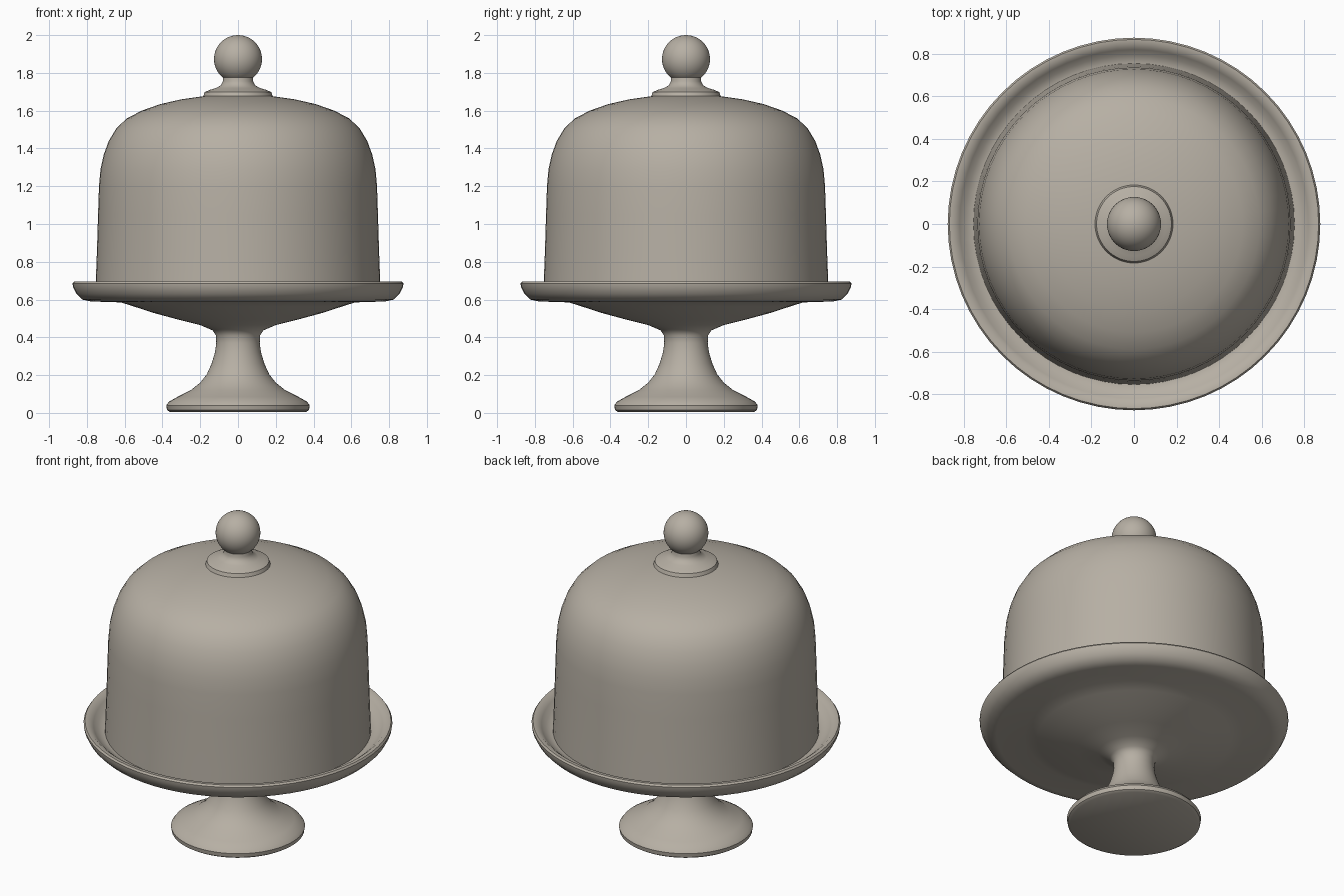
import bpy, bmesh, math

SEGMENTS = 64

glaze = bpy.data.materials.new("warm_grey_glaze")
glaze.diffuse_color = (0.47, 0.43, 0.37, 1)


def lathe(name, profile, angle=40):
    """Revolve (radius, height) points around the z axis."""
    bm = bmesh.new()
    verts = [bm.verts.new((r, 0, z)) for r, z in profile]
    edges = [bm.edges.new(pair) for pair in zip(verts, verts[1:])]
    bmesh.ops.spin(bm, geom=verts + edges, cent=(0, 0, 0), axis=(0, 0, 1),
                   angle=2 * math.pi, steps=SEGMENTS, use_duplicate=False)
    bmesh.ops.remove_doubles(bm, verts=bm.verts, dist=0.0004)
    bmesh.ops.recalc_face_normals(bm, faces=bm.faces)
    mesh = bpy.data.meshes.new(name)
    bm.to_mesh(mesh)
    bm.free()
    mesh.materials.append(glaze)
    obj = bpy.data.objects.new(name, mesh)
    bpy.context.collection.objects.link(obj)
    bpy.ops.object.select_all(action='DESELECT')
    obj.select_set(True)
    bpy.context.view_layer.objects.active = obj
    bpy.ops.object.shade_smooth_by_angle(angle=math.radians(angle))
    return obj


# Flared foot, stem and dished plate with a raised lip
lathe("pedestal_plate", [
    (0, 0.005), (0.36, 0.005), (0.376, 0.015), (0.38, 0.04), (0.365, 0.06),
    (0.32, 0.085), (0.25, 0.12), (0.2, 0.16), (0.165, 0.205), (0.14, 0.26),
    (0.122, 0.32), (0.115, 0.37), (0.117, 0.41), (0.135, 0.437),
    (0.2, 0.465), (0.32, 0.495), (0.45, 0.53), (0.55, 0.563), (0.62, 0.585),
    (0.78, 0.59), (0.825, 0.6), (0.855, 0.63), (0.873, 0.665),
    (0.876, 0.685), (0.868, 0.696), (0.845, 0.695), (0.82, 0.675),
    (0.795, 0.65), (0.76, 0.638), (0, 0.635)])

# Bell-shaped cover, a thin shell resting on the plate
lathe("dome_cover", [
    (0.725, 0.637), (0.755, 0.637), (0.752, 0.72), (0.747, 0.85), (0.741, 1.05),
    (0.736, 1.2), (0.728, 1.29), (0.71, 1.37), (0.684, 1.44),
    (0.645, 1.505), (0.59, 1.558), (0.51, 1.6), (0.41, 1.635),
    (0.3, 1.66), (0.18, 1.677), (0, 1.685),
    (0, 1.655), (0.29, 1.63), (0.49, 1.572), (0.62, 1.485),
    (0.68, 1.37), (0.706, 1.2), (0.717, 0.85), (0.725, 0.637)])

# Stepped collar and neck under the knob
lathe("knob_collar", [
    (0, 1.66), (0.17, 1.66), (0.184, 1.675), (0.176, 1.698), (0.15, 1.71),
    (0.115, 1.72), (0.09, 1.735), (0.08, 1.755), (0.08, 1.785), (0, 1.79)])

# Ball knob
centre, radius = 1.873, 0.127
lathe("ball_knob", [(radius * math.sin(math.pi * i / 24),
                     centre - radius * math.cos(math.pi * i / 24))
                    for i in range(25)])
